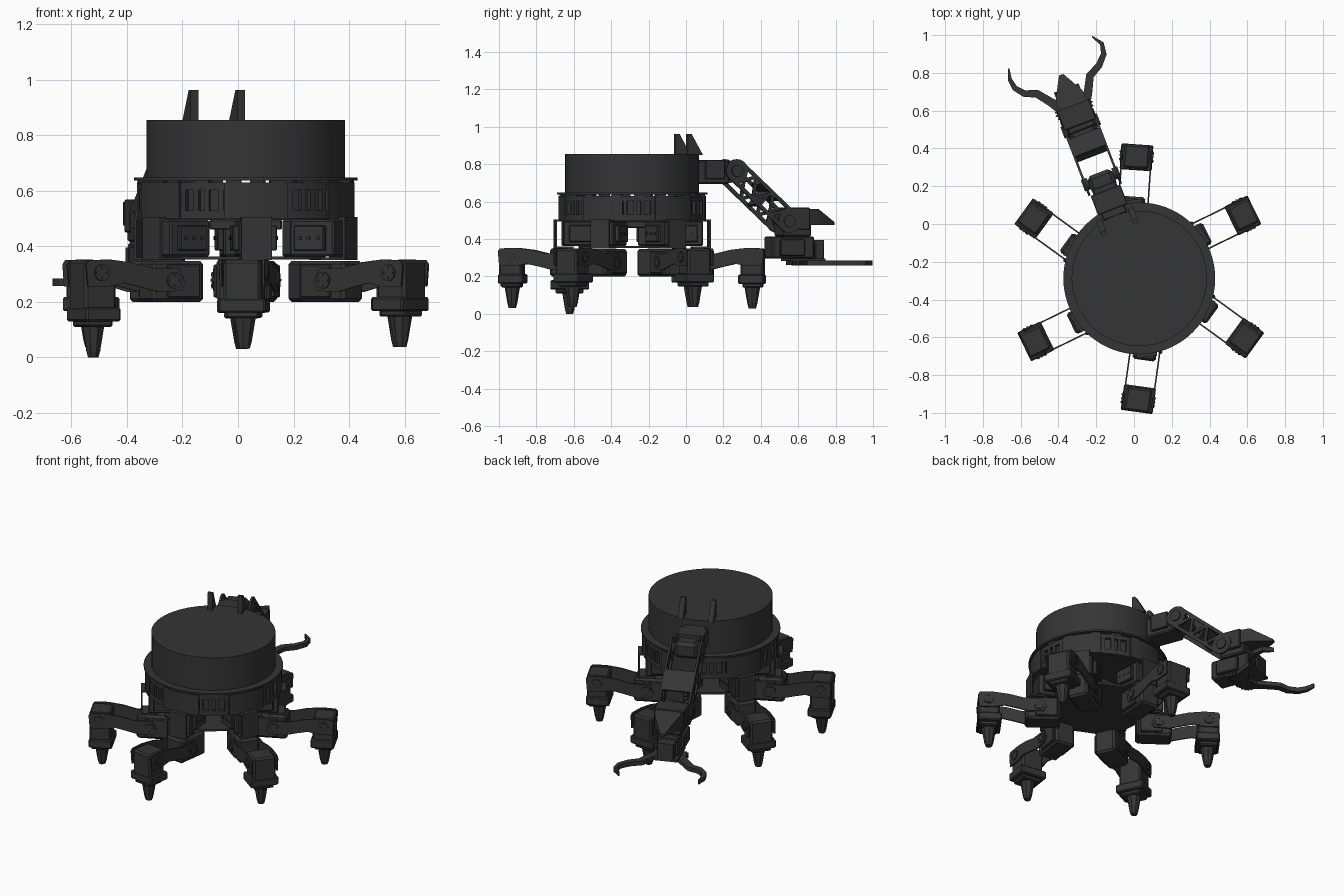
import bpy, bmesh, math
from math import sin, cos, radians, pi
from mathutils import Matrix, Vector

if "Cube" in bpy.data.objects:
    bpy.data.objects.remove(bpy.data.objects["Cube"])

CX, CY = 0.028, -0.288
dark = bpy.data.materials.new("dark_grey")
dark.diffuse_color = (0.035, 0.035, 0.035, 1)
dark.use_nodes = True
dark.node_tree.nodes["Principled BSDF"].inputs["Base Color"].default_value = dark.diffuse_color


def frame(deg, x=CX, y=CY, z=0.0):
    return Matrix.Translation((x, y, z)) @ Matrix.Rotation(radians(deg), 4, 'Z')


BODY = frame(0)


def finish(name, bm, M):
    bmesh.ops.recalc_face_normals(bm, faces=bm.faces[:])
    bm.transform(M)
    me = bpy.data.meshes.new(name)
    bm.to_mesh(me)
    bm.free()
    me.materials.append(dark)
    ob = bpy.data.objects.new(name, me)
    bpy.context.collection.objects.link(ob)
    return ob


def prism(name, pts, a, b, M=BODY, plane='xz'):
    """Extrude a 2D outline: 'xz' goes along y, 'xy' goes along z."""
    bm = bmesh.new()
    put = (lambda p, d: (p[0], d, p[1])) if plane == 'xz' else (lambda p, d: (p[0], p[1], d))
    lo = [bm.verts.new(put(p, a)) for p in pts]
    hi = [bm.verts.new(put(p, b)) for p in pts]
    bm.faces.new(lo)
    bm.faces.new(hi)
    for i in range(len(pts)):
        j = (i + 1) % len(pts)
        bm.faces.new((lo[i], lo[j], hi[j], hi[i]))
    return finish(name, bm, M)


def box(name, x, y, z, M=BODY, bevel=0.0):
    bm = bmesh.new()
    bmesh.ops.create_cube(bm, size=1)
    for v in bm.verts:
        v.co = [(r[0] + r[1]) / 2 + c * (r[1] - r[0]) for c, r in zip(v.co, (x, y, z))]
    if bevel:
        bmesh.ops.bevel(bm, geom=bm.edges[:], offset=bevel, segments=1, affect='EDGES')
    return finish(name, bm, M)


def cyl(name, p, q, r1, r2=None, M=BODY, seg=20):
    p, q = Vector(p), Vector(q)
    bm = bmesh.new()
    bmesh.ops.create_cone(bm, cap_ends=True, segments=seg, radius1=r1,
                          radius2=r1 if r2 is None else r2, depth=(q - p).length)
    bm.transform(Matrix.Translation((p + q) / 2) @ (q - p).to_track_quat('Z', 'Y').to_matrix().to_4x4())
    return finish(name, bm, M)


def arc(name, a0, a1, r0, r1, z0, z1, n=8):
    t = [radians(a0 + (a1 - a0) * i / n) for i in range(n + 1)]
    pts = [(r1 * cos(a), r1 * sin(a)) for a in t] + [(r0 * cos(a), r0 * sin(a)) for a in reversed(t)]
    return prism(name, pts, z0, z1, BODY, 'xy')


def ribbon(path, widths):
    """Outline of a tapering strip that follows a 2D path."""
    left, right = [], []
    for i, p in enumerate(path):
        a, b = Vector(path[max(i - 1, 0)]), Vector(path[min(i + 1, len(path) - 1)])
        d = (b - a).normalized() * widths[i] / 2
        left.append((p[0] - d.y, p[1] + d.x))
        right.append((p[0] + d.y, p[1] - d.x))
    return left + right[::-1]


# Drum and its base plate
cyl("drum", (0, 0, 0.645), (0, 0, 0.855), 0.358, seg=72)
cyl("drum_base_plate", (0, 0, 0.638), (0, 0, 0.648), 0.402, seg=72)

# Chassis ring: backing wall, hip panels and windowed panels between them
for k in range(6):
    h = 95.5 + 60 * k
    arc("ring_backing", h - 30, h + 30, 0.355, 0.37, 0.5, 0.628, 10)
    arc("hip_panel", h - 17, h + 17, 0.37, 0.395, 0.5, 0.63)
    for z0, z1 in ((0.5, 0.53), (0.603, 0.63)):
        arc("window_rail", h + 17, h + 43, 0.37, 0.387, z0, z1)
    for c in (19, 27, 33, 41):
        arc("window_post", h + c - 1.5, h + c + 1.5, 0.37, 0.387, 0.53, 0.603, 2)
    for c in (-12, 12, 30):
        arc("ring_tab", h + c - 4, h + c + 4, 0.355, 0.39, 0.625, 0.64, 3)
cyl("upper_deck", (0, 0, 0.495), (0, 0, 0.505), 0.36, seg=48)
hexa = [(0.29 * cos(radians(95.5 + 60 * k + d)), 0.29 * sin(radians(95.5 + 60 * k + d)))
        for k in range(6) for d in (-16, 16)]
prism("lower_deck", hexa, 0.352, 0.364, BODY, 'xy')
box("controller_box", (-0.13, 0.13), (-0.1, 0.1), (0.46, 0.497), BODY, 0.005)

# Legs: hip direction, leg direction, knee drop
femur = [(-0.045, 0.27), (-0.03, 0.24), (0.06, 0.235), (0.14, 0.255), (0.2, 0.268), (0.26, 0.255),
         (0.345, 0.255), (0.352, 0.335), (0.34, 0.35), (0.26, 0.353), (0.17, 0.342), (0.09, 0.322), (-0.02, 0.32)]
for hip, yaw, drop in ((95.5, 86, 0.03), (35.5, 26, 0.037), (-24.5, -36, 0.037),
                       (-84.5, -98, 0.032), (-144.5, -154, 0.0), (155.5, 144, 0.037)):
    H = frame(hip)
    # Upright hip servo and its C bracket
    box("hip_servo", (0.2, 0.375), (-0.06, 0.06), (0.364, 0.495), H, 0.006)
    box("hip_servo_flange", (0.225, 0.345), (-0.08, 0.08), (0.385, 0.475), H, 0.004)
    box("hip_bracket_face", (0.408, 0.418), (-0.055, 0.055), (0.352, 0.505), H)
    for z in (0.35, 0.495):
        box("hip_bracket_arm", (0.32, 0.418), (-0.055, 0.055), (z, z + 0.01), H)
    for s in (-1, 1):
        for i in range(3):
            cyl("hip_bolt", (0.25 + 0.035 * i, s * 0.078, 0.43), (0.25 + 0.035 * i, s * 0.085, 0.43), 0.008, M=H, seg=8)
    a = radians(hip)
    L = frame(yaw, CX + 0.36 * cos(a), CY + 0.36 * sin(a))
    # Lower hip servo
    box("thigh_servo", (-0.13, 0.075), (-0.062, 0.062), (0.2, 0.348), L, 0.012)
    box("thigh_servo_flange", (-0.11, 0.02), (-0.074, 0.074), (0.215, 0.335), L, 0.005)
    # Curved thigh plates with joint discs
    for s in (-1, 1):
        prism("thigh_plate", femur, s * 0.074, s * 0.082, L)
        for u, z in ((0.0, 0.278), (0.29, 0.305)):
            cyl("joint_disc", (u, s * 0.072, z), (u, s * 0.088, z), 0.03, M=L)
            for k in range(4):
                b = k * pi / 2
                p = (u + 0.02 * cos(b), z + 0.02 * sin(b))
                cyl("joint_bolt", (p[0], s * 0.087, p[1]), (p[0], s * 0.091, p[1]), 0.005, M=L, seg=6)
    # Knee servo and tapered foot
    K = L @ Matrix.Translation((0, 0, drop - 0.035))
    box("knee_servo", (0.225, 0.35), (-0.068, 0.068), (0.19, 0.35 - (drop - 0.035)), K, 0.01)
    box("knee_flange", (0.215, 0.352), (-0.085, 0.085), (0.165, 0.215), K, 0.006)
    box("knee_mount", (0.235, 0.34), (-0.06, 0.06), (0.145, 0.17), K, 0.006)
    foot = Matrix.Rotation(pi / 4, 4, 'Z')
    cyl("foot", (0.285, 0, 0.055), (0.285, 0, 0.155), 0.026, 0.043, K, 8)
    cyl("foot_tip", (0.285, 0, 0.035), (0.285, 0, 0.057), 0.02, 0.026, K, 8)

# Arm mount: two fins above the drum and the shoulder servo
A = frame(111)
for s in (-1, 1):
    prism("mount_fin", [(0.28, 0.85), (0.365, 0.85), (0.3, 0.963), (0.28, 0.963)], s * 0.075, s * 0.105, A)
box("shoulder_servo", (0.35, 0.53), (-0.068, 0.068), (0.695, 0.82), A, 0.008)
box("shoulder_flange", (0.39, 0.5), (-0.084, 0.084), (0.72, 0.823), A, 0.004)
box("shoulder_hub", (0.5, 0.6), (-0.07, 0.07), (0.715, 0.815), A, 0.02)

# Truss arm: chords and zigzag on each side
P, Q = Vector((0.565, 0.765)), Vector((0.865, 0.495))
d = (Q - P).normalized()
n = Vector((-d.y, d.x))


def on(t, w):
    return tuple(P + (Q - P) * t + n * w)


for s in (-1, 1):
    y0, y1 = s * 0.083, s * 0.095

    def bar(p, q, w, name):
        prism(name, ribbon([p, q], [w, w]), y0, y1, A)
    bar(on(-0.02, 0.05), on(1.02, 0.05), 0.02, "arm_chord")
    bar(on(-0.02, -0.05), on(1.02, -0.05), 0.02, "arm_chord")
    for i in range(5):
        w = 0.05 if i % 2 else -0.05
        bar(on(0.1 + i * 0.16, w), on(0.26 + i * 0.16, -w), 0.018, "arm_brace")
    for c in (P, Q):
        cyl("arm_joint_plate", (c.x, y0, c.y), (c.x, y1, c.y), 0.062, M=A, seg=24)
        cyl("arm_joint_disc", (c.x, s * 0.07, c.y), (c.x, s * 0.103, c.y), 0.032, M=A)
prism("arm_cross_plate", [on(0.4, 0.045), on(0.72, 0.045), on(0.72, 0.06), on(0.4, 0.06)], -0.085, 0.085, A)
prism("arm_cross_web", [on(0.53, -0.05), on(0.57, -0.05), on(0.57, 0.05), on(0.53, 0.05)], -0.085, 0.085, A)

# Wrist: servo, pointed nose cover and lower gripper servo
box("wrist_servo", (0.84, 1.0), (-0.075, 0.075), (0.415, 0.555), A, 0.008)
box("wrist_flange", (0.87, 0.985), (-0.092, 0.092), (0.45, 0.568), A, 0.005)
nose = prism("nose_cover", [(0.97, -0.085), (1.04, -0.075), (1.155, -0.012), (1.155, 0.012), (1.04, 0.075), (0.97, 0.085)],
             0.475, 0.56, A, 'xy')
for v in nose.data.vertices:
    if v.co.z > 0.5 and (A.inverted() @ v.co).x > 1.1:
        v.co.z = 0.49
box("gripper_servo", (0.78, 1.02), (-0.065, 0.065), (0.295, 0.415), A, 0.008)
box("gripper_flange", (0.82, 0.96), (-0.082, 0.082), (0.31, 0.4), A, 0.005)
box("gripper_bracket", (1.03, 1.08), (-0.05, 0.05), (0.29, 0.395), A, 0.004)
box("gripper_bracket_arm", (0.98, 1.08), (-0.05, 0.05), (0.38, 0.395), A)
box("gripper_base", (0.88, 1.08), (-0.07, 0.07), (0.283, 0.297), A)

# Gripper gears and the two curved claws
for s in (-1, 1):
    teeth = [(0.96 + (0.056 if i % 4 < 2 else 0.046) * cos(i * pi / 32),
              s * 0.05 + (0.056 if i % 4 < 2 else 0.046) * sin(i * pi / 32)) for i in range(64)]
    prism("claw_gear", teeth, 0.262, 0.283, A, 'xy')
W = Matrix.Identity(4)
widths = [0.06, 0.045, 0.042, 0.036, 0.03, 0.022, 0.008]
right = [(-0.265, 0.61), (-0.243, 0.70), (-0.233, 0.785), (-0.185, 0.84), (-0.160, 0.90), (-0.170, 0.955), (-0.222, 0.993)]
left = [(-0.36, 0.59), (-0.44, 0.645), (-0.515, 0.69), (-0.58, 0.69), (-0.632, 0.72), (-0.657, 0.765), (-0.664, 0.823)]
for name, path in (("right_claw", right), ("left_claw", left)):
    prism(name, ribbon(path, widths), 0.258, 0.285, W, 'xy')

# Smooth round parts, keep edges sharp
bpy.ops.object.select_all(action='SELECT')
bpy.context.view_layer.objects.active = bpy.context.selected_objects[0]
bpy.ops.object.shade_smooth_by_angle(angle=radians(30))
